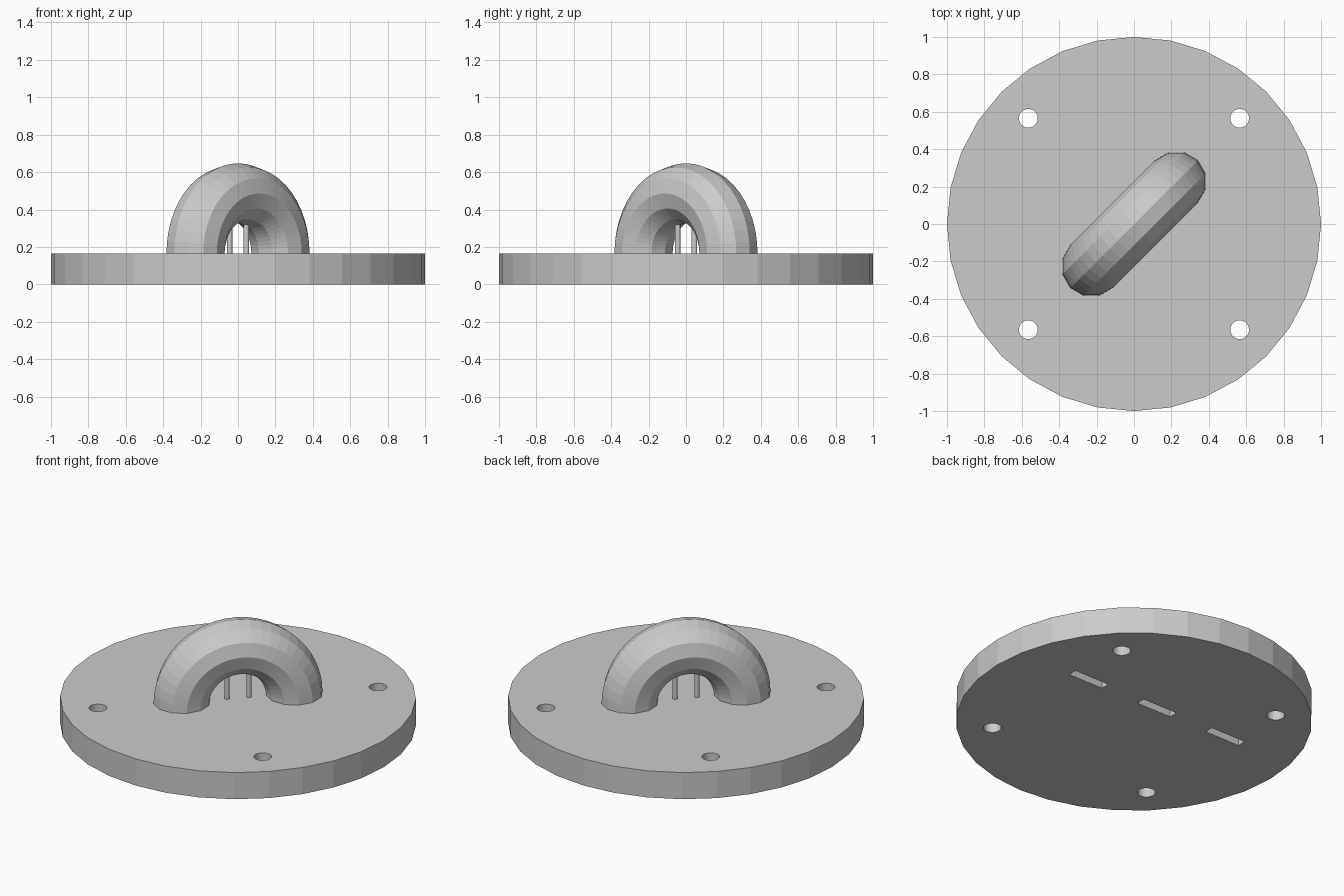
import bpy
import bmesh
from math import sin, cos, pi, radians
from mathutils import Matrix, Vector

if "Cube" in bpy.data.objects:
    bpy.data.objects.remove(bpy.data.objects["Cube"])

PLATE_H = 0.165
DIAGONAL = Matrix.Rotation(radians(45), 4, 'Z')

grey = bpy.data.materials.new("plain grey")
grey.use_nodes = True
colour = (0.6, 0.6, 0.6, 1)
grey.diffuse_color = colour
grey.node_tree.nodes["Principled BSDF"].inputs["Base Color"].default_value = colour


def make(name, bm):
    bmesh.ops.recalc_face_normals(bm, faces=bm.faces)
    mesh = bpy.data.meshes.new(name)
    bm.to_mesh(mesh)
    bm.free()
    mesh.materials.append(grey)
    obj = bpy.data.objects.new(name, mesh)
    bpy.context.collection.objects.link(obj)
    return obj


def add_cylinder(bm, x, y, z0, z1, radius, sides):
    bmesh.ops.create_cone(bm, cap_ends=True, segments=sides, radius1=radius,
                          radius2=radius, depth=z1 - z0,
                          matrix=Matrix.Translation((x, y, (z0 + z1) / 2)))


# Round base plate, with a rim vertex on the x axis
bm = bmesh.new()
add_cylinder(bm, 0, 0, 0, PLATE_H, 1, 32)
plate = make("base_plate", bm)

# Cutter: four screw holes, and three blind slots in the underside
bm = bmesh.new()
for sx in (-1, 1):
    for sy in (-1, 1):
        add_cylinder(bm, sx * 0.565, sy * 0.565, -0.1, 0.3, 0.05, 32)
for x in (-0.5, 0, 0.5):
    bmesh.ops.create_cube(bm, size=1, matrix=Matrix.Translation((x, 0.2, 0))
                          @ Matrix.Diagonal((0.24, 0.055, 0.12, 1)))
cutter = make("plate_cutter", bm)
cutter.hide_render = True

cut = plate.modifiers.new("holes_and_slots", 'BOOLEAN')
cut.operation = 'DIFFERENCE'
cut.solver = 'EXACT'
cut.object = cutter
graph = bpy.context.evaluated_depsgraph_get()
plate.data = bpy.data.meshes.new_from_object(plate.evaluated_get(graph))
plate.modifiers.clear()
bpy.data.objects.remove(cutter)

# Half-ring handle, its ends sunk slightly into the plate
RING, TUBE, SIDES, STEPS = 0.321, 0.161, 12, 24
path = [(pi * i / STEPS, 0) for i in range(STEPS + 1)]
path = [(0, -0.03)] + path + [(pi, -0.03)]
bm = bmesh.new()
rings = []
for angle, drop in path:
    out = Vector((cos(angle), 0, sin(angle)))
    ring = []
    for k in range(SIDES):
        t = 2 * pi * k / SIDES
        p = out * (RING + TUBE * cos(t)) + Vector((0, TUBE * sin(t), PLATE_H + drop))
        ring.append(bm.verts.new(DIAGONAL @ p))
    rings.append(ring)
for a, b in zip(rings, rings[1:]):
    for k in range(SIDES):
        n = (k + 1) % SIDES
        bm.faces.new((a[k], a[n], b[n], b[k]))
bm.faces.new(rings[0])
bm.faces.new(rings[-1])
make("arched_handle", bm)

# Two thin support rods under the arch
for name, s in (("left_support_rod", 1), ("right_support_rod", -1)):
    bm = bmesh.new()
    add_cylinder(bm, s * 0.0445, s * 0.0445, PLATE_H - 0.02, 0.36, 0.015, 16)
    make(name, bm)
